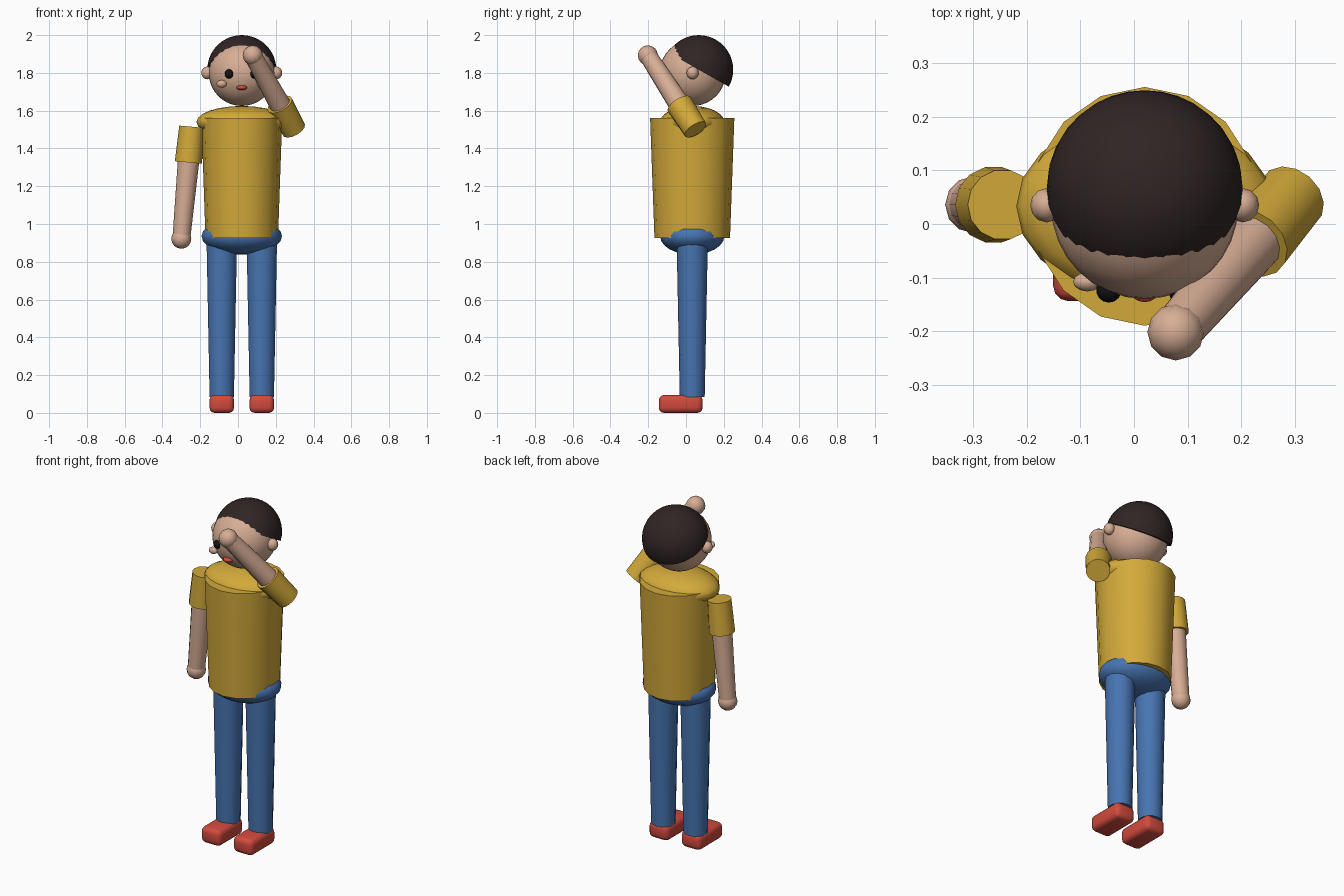
import bpy, bmesh, math
from mathutils import Vector, Matrix

cube = bpy.data.objects.get("Cube")
if cube:
    bpy.data.objects.remove(cube)


def material(name, rgb):
    m = bpy.data.materials.new(name)
    m.use_nodes = True
    m.diffuse_color = (*rgb, 1)
    m.node_tree.nodes["Principled BSDF"].inputs["Base Color"].default_value = (*rgb, 1)
    return m


YELLOW = material("yellow shirt", (0.65, 0.40, 0.042))
BLUE = material("blue trousers", (0.063, 0.175, 0.44))
RED = material("red", (0.64, 0.068, 0.047))
SKIN = material("skin", (0.68, 0.42, 0.30))
HAIR = material("dark brown hair", (0.030, 0.018, 0.018))
BLACK = material("black eyes", (0.007, 0.006, 0.006))


def finish(name, bm, mat, angle=40):
    mesh = bpy.data.meshes.new(name)
    bm.to_mesh(mesh)
    bm.free()
    mesh.materials.append(mat)
    ob = bpy.data.objects.new(name, mesh)
    bpy.context.collection.objects.link(ob)
    bpy.ops.object.select_all(action='DESELECT')
    ob.select_set(True)
    bpy.context.view_layer.objects.active = ob
    bpy.ops.object.shade_smooth_by_angle(angle=math.radians(angle))
    return ob


def ball(name, centre, radii, mat, u=24, v=14):
    bm = bmesh.new()
    bmesh.ops.create_uvsphere(bm, u_segments=u, v_segments=v, radius=1)
    bmesh.ops.transform(bm, matrix=Matrix.Translation(centre) @ Matrix.Diagonal((*radii, 1)),
                        verts=bm.verts)
    return finish(name, bm, mat, 60)


def limb(name, start, end, r1, r2, mat, sides=14, squash=1.0):
    """Tapered capped tube from start to end; squash narrows it in x."""
    a, b = Vector(start), Vector(end)
    bm = bmesh.new()
    bmesh.ops.create_cone(bm, cap_ends=True, segments=sides, radius1=r1, radius2=r2,
                          depth=(b - a).length)
    rot = (b - a).to_track_quat('Z', 'Y').to_matrix().to_4x4()
    bmesh.ops.transform(bm, matrix=Matrix.Translation((a + b) / 2) @ rot
                        @ Matrix.Diagonal((squash, 1, 1, 1)), verts=bm.verts)
    return finish(name, bm, mat)


CX, CY = 0.02, 0.033  # body axis

# Torso, shoulders and hips
limb("shirt_body", (CX, CY, 0.925), (CX, CY, 1.56), 0.2, 0.223, YELLOW, 16, 0.96)
ball("shoulders", (CX, CY, 1.54), (0.24, 0.17, 0.085), YELLOW, 20, 12)
ball("hips", (CX, CY, 0.935), (0.213, 0.17, 0.097), BLUE, 20, 12)

# Legs and rounded shoes
for side, s in (("left", 1), ("right", -1)):
    x = CX + s * 0.106
    limb(side + "_leg", (x, CY, 0.085), (x, CY, 0.93), 0.066, 0.083, BLUE)
    bm = bmesh.new()
    bmesh.ops.create_cube(bm, size=1)
    bmesh.ops.transform(bm, matrix=Matrix.Translation((x, -0.028, 0.0475))
                        @ Matrix.Diagonal((0.13, 0.232, 0.095, 1)), verts=bm.verts)
    bmesh.ops.bevel(bm, geom=bm.edges[:], offset=0.028, segments=3, profile=0.5,
                    affect='EDGES')
    finish(side + "_shoe", bm, RED)


# Arms: sleeve, forearm and fist along one straight line
def arm(side, shoulder, hand, sleeve_length):
    a, b = Vector(shoulder), Vector(hand)
    cuff = a + (b - a).normalized() * sleeve_length
    limb(side + "_sleeve", a, cuff, 0.066, 0.072, YELLOW)
    limb(side + "_forearm", a.lerp(cuff, 0.7), b, 0.058, 0.047, SKIN)
    ball(side + "_fist", b, (0.053, 0.053, 0.053), SKIN, 12, 8)


arm("right", (-0.245, 0.036, 1.515), (-0.3, 0.036, 0.922), 0.19)
arm("left", (0.295, 0.05, 1.5), (0.078, -0.202, 1.893), 0.175)

# Head and facial features
ball("head", (CX, 0.035, 1.8), (0.175, 0.175, 0.175), SKIN, 32, 20)
for side, s in (("left", 1), ("right", -1)):
    ball(side + "_ear", (CX + s * 0.183, 0.035, 1.8), (0.031, 0.032, 0.034), SKIN, 12, 8)
    ball(side + "_eye", (CX + s * 0.067, -0.123, 1.795), (0.024, 0.024, 0.025), BLACK, 14, 10)
    ball(side + "_cheek", (CX + s * 0.107, -0.108, 1.742), (0.027, 0.018, 0.02), SKIN, 12, 8)
ball("mouth", (CX, -0.12, 1.722), (0.029, 0.026, 0.013), RED, 16, 8)

# Hair: a half sphere tilted back over the head
bm = bmesh.new()
bmesh.ops.create_uvsphere(bm, u_segments=32, v_segments=20, radius=0.183)
cut = bmesh.ops.bisect_plane(bm, geom=bm.verts[:] + bm.edges[:] + bm.faces[:],
                             plane_co=(0, 0, 0), plane_no=(0, 0, 1), clear_inner=True)
rim = [e for e in cut["geom_cut"] if isinstance(e, bmesh.types.BMEdge)]
if not rim:
    rim = [e for e in bm.edges if e.is_boundary]
bmesh.ops.contextual_create(bm, geom=rim)
bmesh.ops.transform(bm, matrix=Matrix.Translation((CX, 0.067, 1.817))
                    @ Matrix.Rotation(math.radians(-29.4), 4, 'X'), verts=bm.verts)
finish("hair", bm, HAIR, 50)
